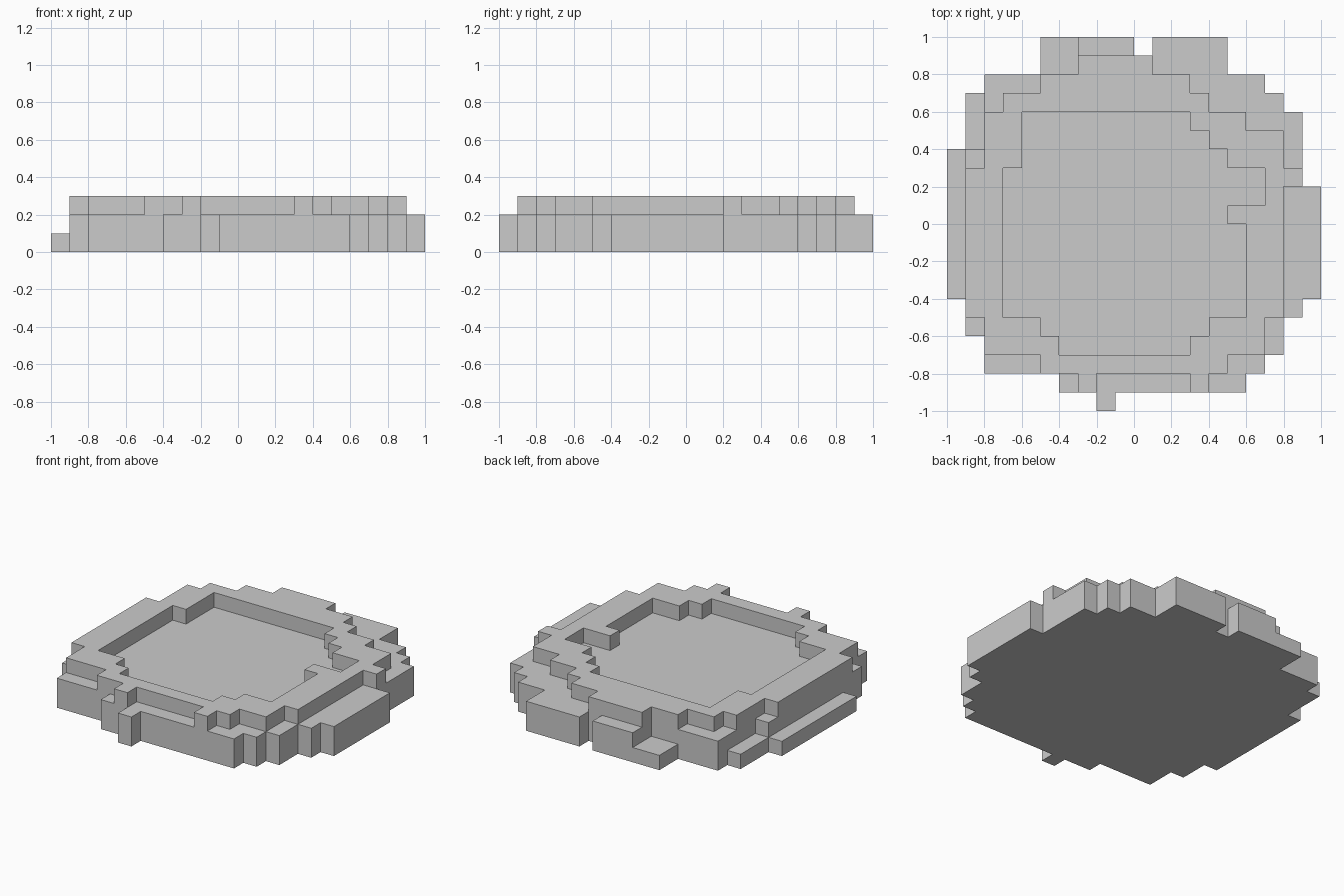
import bpy, bmesh

if "Cube" in bpy.data.objects:
    bpy.data.objects.remove(bpy.data.objects["Cube"])

STEP = 0.1          # edge length of one block
height = {}         # (column, row) -> number of stacked blocks


def fill(level, spans):
    """Set the stack height for spans of (first row, last row, x start, x end)."""
    for r0, r1, x0, x1 in spans:
        for j in range(r0, r1 + 1):
            for i in range(x0, x1):
                height[i, j] = level


# Round base plate, two blocks high
fill(2, [(-10, -10, -2, -1), (-9, -9, -4, 6), (-8, -8, -8, 7), (-7, -7, -8, 8),
         (-6, -6, -9, 8), (-5, -5, -9, 9), (-4, 1, -10, 10), (2, 3, -10, 9),
         (4, 5, -9, 9), (6, 6, -9, 8), (7, 7, -8, 7), (8, 8, -5, 5),
         (9, 9, -5, 0), (9, 9, 1, 5)])

# Low steps on the left and back edges
fill(1, [(-4, 3, -10, -9), (4, 6, -9, -8), (8, 9, -5, -3)])

# Raised rim
fill(3, [(-9, -9, -3, -2), (-9, -9, 3, 4), (-8, -8, -5, 5), (-7, -6, -8, 7),
         (-5, 1, -9, 8), (2, 2, -9, 9), (3, 4, -8, 8), (5, 5, -8, 6),
         (6, 6, -7, 4), (7, 7, -5, 3), (8, 8, -3, 1)])

# Sunken floor inside the rim
fill(2, [(-7, -7, -4, 3), (-6, -6, -5, 4), (-5, -1, -7, 6), (0, 0, -7, 5),
         (1, 2, -7, 7), (3, 3, -6, 5), (4, 4, -6, 4), (5, 5, -6, 3)])

# Skin the stacks: top, bottom and every exposed side
bm = bmesh.new()


def quad(*points):
    bm.faces.new([bm.verts.new([c * STEP for c in p]) for p in points])


for (i, j), h in height.items():
    a, b, c, d = (i, j), (i + 1, j), (i + 1, j + 1), (i, j + 1)
    quad(*[(*p, h) for p in (a, b, c, d)])
    quad(*[(*p, 0) for p in (d, c, b, a)])
    for p, q, near in ((a, b, (i, j - 1)), (b, c, (i + 1, j)),
                       (c, d, (i, j + 1)), (d, a, (i - 1, j))):
        for k in range(height.get(near, 0), h):
            quad((*p, k), (*q, k), (*q, k + 1), (*p, k + 1))

bmesh.ops.remove_doubles(bm, verts=bm.verts, dist=0.001)
mesh = bpy.data.meshes.new("block_dish")
bm.to_mesh(mesh)
bm.free()
bpy.context.collection.objects.link(bpy.data.objects.new("block_dish", mesh))
